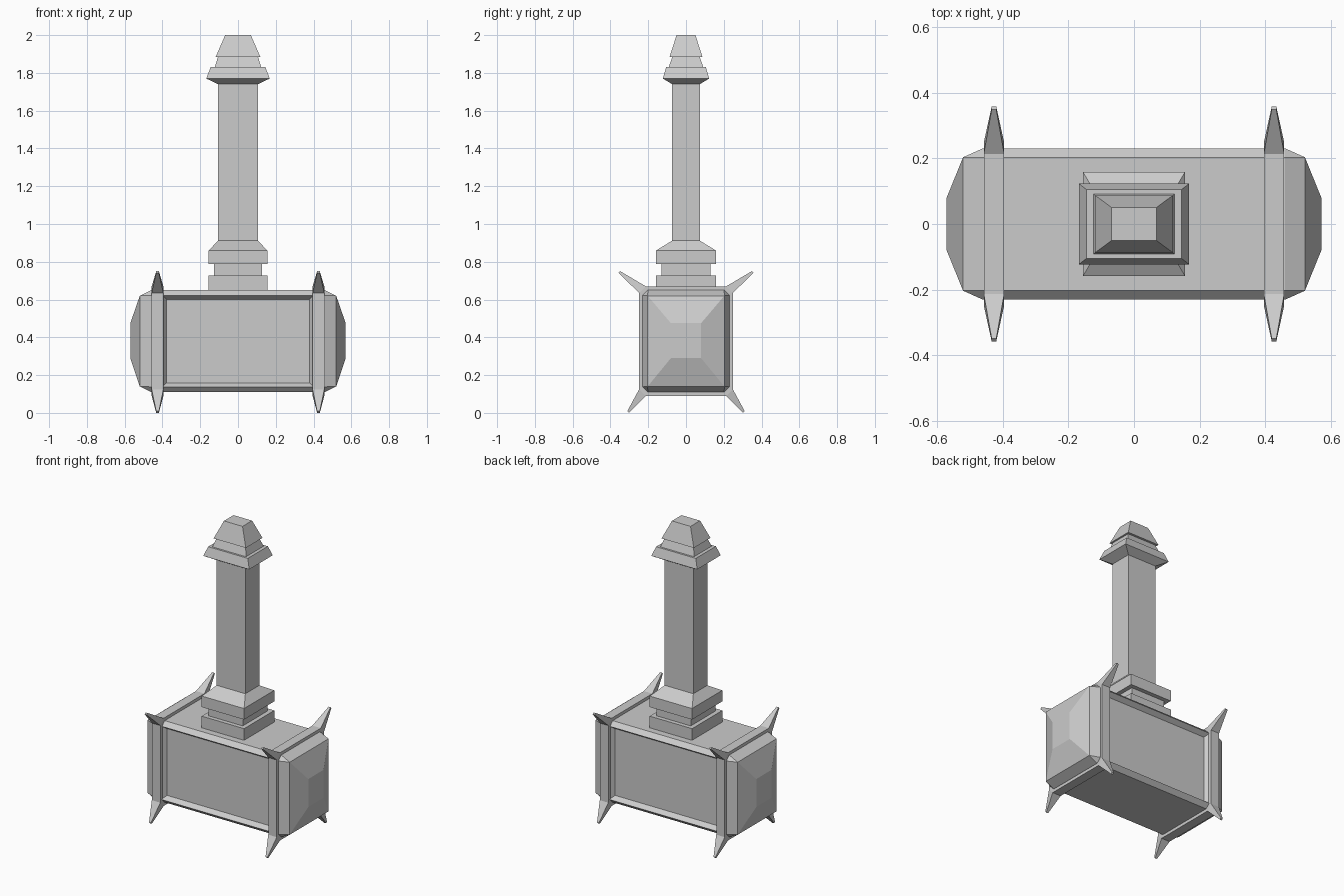
import bpy, bmesh
from mathutils import Vector

if "Cube" in bpy.data.objects:
    bpy.data.objects.remove(bpy.data.objects["Cube"])


def finish(bm, name):
    bmesh.ops.remove_doubles(bm, verts=bm.verts[:], dist=0.0001)
    bmesh.ops.recalc_face_normals(bm, faces=bm.faces[:])
    mesh = bpy.data.meshes.new(name)
    bm.to_mesh(mesh)
    bm.free()
    obj = bpy.data.objects.new(name, mesh)
    bpy.context.collection.objects.link(obj)
    return obj


def loft(bm, rings):
    """Skin a list of equal-length point rings and cap both ends."""
    loops = [[bm.verts.new(p) for p in ring] for ring in rings]
    n = len(loops[0])
    for a, b in zip(loops, loops[1:]):
        for i in range(n):
            j = (i + 1) % n
            bm.faces.new((a[i], a[j], b[j], b[i]))
    bm.faces.new(loops[0])
    bm.faces.new(loops[-1])


def octagon(x, y, z0, z1, c):
    """Rectangle across x with corners cut by c."""
    return [(x, -y + c, z0), (x, y - c, z0), (x, y, z0 + c), (x, y, z1 - c),
            (x, y - c, z1), (x, -y + c, z1), (x, -y, z1 - c), (x, -y, z0 + c)]


def rect(hx, hy, z):
    return [(-hx, -hy, z), (hx, -hy, z), (hx, hy, z), (-hx, hy, z)]


# Head: chamfered block with bulging striking faces
half = [(0.40, 0.23, 0.11, 0.65, 0.028), (0.46, 0.23, 0.11, 0.65, 0.028),
        (0.52, 0.203, 0.14, 0.62, 0), (0.57, 0.08, 0.29, 0.475, 0)]
sections = [(-s[0],) + s[1:] for s in reversed(half)] + half
bm = bmesh.new()
loft(bm, [octagon(*s) for s in sections])
bmesh.ops.remove_doubles(bm, verts=bm.verts[:], dist=0.0001)
bmesh.ops.dissolve_degenerate(bm, edges=bm.edges[:], dist=0.0001)
bmesh.ops.recalc_face_normals(bm, faces=bm.faces[:])
# Sunken panels on front and back
panels = [f for f in bm.faces
          if abs(f.normal.y) > 0.99 and abs(f.calc_center_median().x) < 0.1]
bmesh.ops.inset_individual(bm, faces=panels, thickness=0.03, depth=-0.03)
finish(bm, "hammer_head")

# Bands with a spike at each corner
for side, sx in (("left", -1), ("right", 1)):
    cx, w = sx * 0.426, 0.031
    bm = bmesh.new()
    loft(bm, [octagon(cx + d, 0.248, 0.09, 0.67, 0.035) for d in (-w, w)])
    finish(bm, side + "_band")

    bm = bmesh.new()
    for sy in (-1, 1):
        # (base edge points, tip edge points) in the y-z plane
        for base, tip in ((((0.213, 0.67), (0.248, 0.635)), ((0.348, 0.75), (0.357, 0.741))),
                          (((0.213, 0.09), (0.248, 0.125)), ((0.302, 0.0), (0.311, 0.009)))):
            rings = []
            for (a, b), hw in ((base, w), (tip, 0.007)):
                rings.append([(cx - hw, sy * a[0], a[1]), (cx + hw, sy * a[0], a[1]),
                              (cx + hw, sy * b[0], b[1]), (cx - hw, sy * b[0], b[1])])
            loft(bm, rings)
    finish(bm, side + "_spikes")

# Stepped rectangular handle parts: (half x, half y, z)
parts = {
    "collar": [(0.155, 0.158, 0.64), (0.155, 0.158, 0.727), (0.126, 0.13, 0.727),
               (0.126, 0.13, 0.787), (0.155, 0.158, 0.787), (0.155, 0.158, 0.86),
               (0.105, 0.073, 0.912)],
    "shaft": [(0.105, 0.073, 0.90), (0.105, 0.073, 1.75)],
    "pommel": [(0.105, 0.073, 1.74), (0.168, 0.123, 1.77), (0.145, 0.105, 1.83),
               (0.123, 0.092, 1.83), (0.106, 0.072, 1.885), (0.118, 0.087, 1.885),
               (0.068, 0.05, 2.0)],
}
for name, prof in parts.items():
    bm = bmesh.new()
    loft(bm, [rect(*p) for p in prof])
    finish(bm, name)
